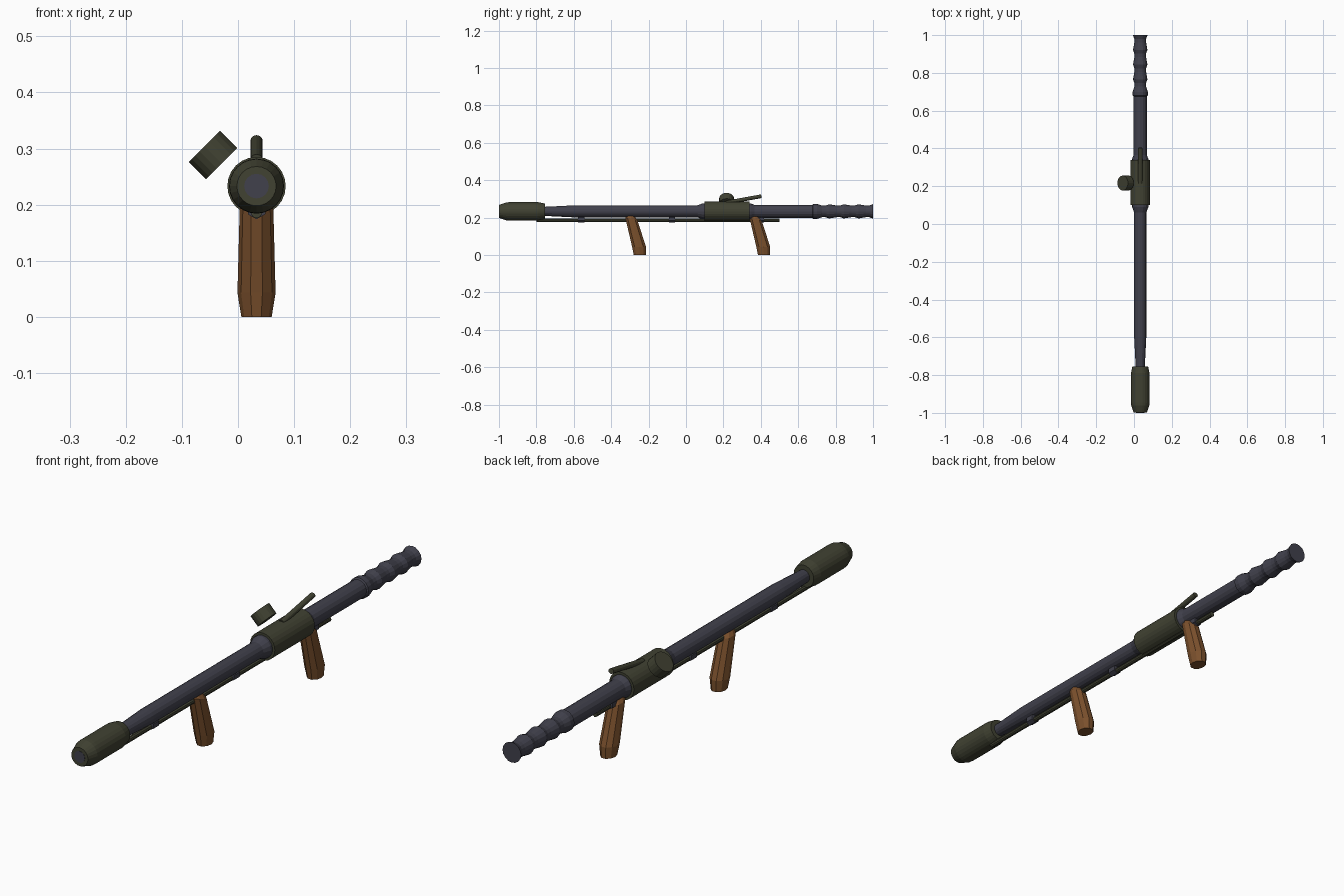
import bpy, bmesh, math
from mathutils import Vector

if "Cube" in bpy.data.objects:
    bpy.data.objects.remove(bpy.data.objects["Cube"])

CX, CZ = 0.033, 0.233   # tube axis


def mat(name, rgb):
    m = bpy.data.materials.new(name)
    m.diffuse_color = (*rgb, 1)
    m.use_nodes = True
    m.node_tree.nodes["Principled BSDF"].inputs["Base Color"].default_value = m.diffuse_color
    return m


green = mat("olive_green", (0.052, 0.054, 0.032))
steel = mat("blue_steel", (0.052, 0.052, 0.072))
wood = mat("brown_wood", (0.20, 0.082, 0.026))


def loft(name, rings, n, material, phase=0.0):
    """rings: (centre, axis u, axis v, radius u, radius v); ends capped."""
    bm = bmesh.new()
    loops = []
    for c, u, v, ru, rv in rings:
        loops.append([bm.verts.new(Vector(c)
                      + Vector(u) * ru * math.cos(2 * math.pi * (i + phase) / n)
                      + Vector(v) * rv * math.sin(2 * math.pi * (i + phase) / n))
                      for i in range(n)])
    for a, b in zip(loops, loops[1:]):
        for i in range(n):
            j = (i + 1) % n
            bm.faces.new((a[i], a[j], b[j], b[i]))
    bm.faces.new(loops[0])
    bm.faces.new(loops[-1])
    bmesh.ops.recalc_face_normals(bm, faces=bm.faces)
    me = bpy.data.meshes.new(name)
    bm.to_mesh(me)
    bm.free()
    me.materials.append(material)
    ob = bpy.data.objects.new(name, me)
    bpy.context.collection.objects.link(ob)
    return ob


def lathe(name, profile, n, material, z=CZ, phase=0.0):
    """profile: (y, radius) pairs turned around a line along y."""
    return loft(name, [((CX, y, z), (1, 0, 0), (0, 0, 1), r, r) for y, r in profile],
                n, material, phase)


# Main tube with forward taper and receiver collars
lathe("barrel", [(-0.78, 0.024), (-0.74, 0.025), (-0.6, 0.032), (0.06, 0.032),
                 (0.09, 0.043), (0.12, 0.043)], 16, steel)
lathe("rear_tube", [(0.32, 0.043), (0.345, 0.043), (0.365, 0.035), (0.69, 0.035)], 16, steel)

# Rippled rear section
ripple = [(0.675, 0.034), (0.68, 0.040), (0.70, 0.040)]
for k in range(4):
    y = 0.70 + k * 0.078
    ripple += [(y + 0.028, 0.031), (y + 0.046, 0.031), (y + 0.066, 0.038)]
ripple[-1] = (1.0, 0.039)
lathe("rippled_exhaust", ripple, 16, steel)

# Olive front sleeve, its steel front disc, and the receiver
lathe("front_sleeve", [(-0.999, 0.035), (-0.96, 0.048), (-0.945, 0.049), (-0.79, 0.049),
                       (-0.755, 0.042)], 24, green)
lathe("bore_disc", [(-1.0, 0.022), (-0.99, 0.022)], 16, steel)
lathe("receiver", [(0.10, 0.052), (0.34, 0.052)], 24, green)

# Rod under the barrel and its clamps
lathe("under_rod", [(-0.80, 0.010), (0.50, 0.010)], 10, green, z=0.186)
for i, y in enumerate((-0.56, -0.075, 0.40)):
    lathe(f"rod_clamp_{i + 1}", [(y - 0.017, 0.018), (y + 0.017, 0.018)], 6, steel,
          z=0.192, phase=0.5)

# Two raked wooden grips
X, Y = (1, 0, 0), (0, 1, 0)
for name, y in (("front_grip", 0.0), ("rear_grip", 0.664)):
    loft(name, [((CX, y - 0.247, 0.0), X, Y, 0.027, 0.034),
                ((CX, y - 0.251, 0.043), X, Y, 0.034, 0.039),
                ((CX, y - 0.292, 0.192), X, (0, 0.97, -0.2), 0.030, 0.035),
                ((CX, y - 0.295, 0.210), X, (0, 0.97, -0.25), 0.021, 0.022)],
         10, wood)

# Offset sight knob, tilted at 45 degrees
s = math.sqrt(0.5)
a = Vector((s, 0, -s)) * 0.0215
c = Vector((-0.0445, 0.217, 0.2885))
loft("sight_knob", [(c - a, (s, 0, s), Y, 0.0395, 0.0395),
                    (c + a, (s, 0, s), Y, 0.0395, 0.0395)], 20, green)

# Raised lever on top of the receiver
d = Vector((0, 0.18, 0.034)).normalized()
up = (0, -d.z, d.y)
loft("top_lever", [((CX, 0.215, 0.280), X, up, 0.011, 0.010),
                   ((CX, 0.403, 0.314), X, up, 0.011, 0.010)], 12, green)
